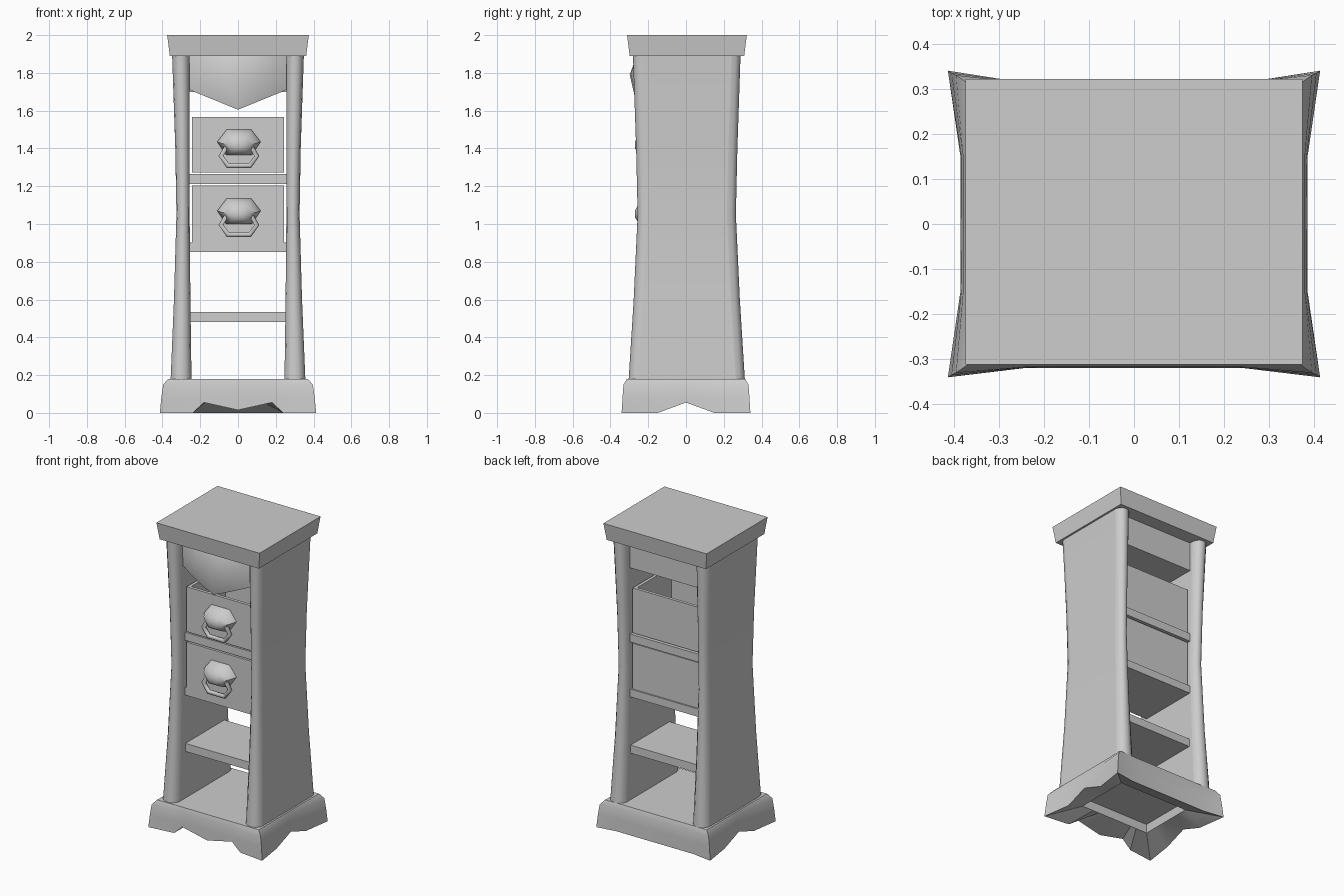
import bpy, bmesh, math
from mathutils import Vector

cube = bpy.data.objects.get("Cube")
if cube:
    bpy.data.objects.remove(cube, do_unlink=True)

GREY = (0.61, 0.61, 0.61, 1)
grey = bpy.data.materials.new("plain grey")
grey.use_nodes = True
grey.diffuse_color = GREY
grey.node_tree.nodes["Principled BSDF"].inputs["Base Color"].default_value = GREY


def finish(name, bm, angle=None):
    bmesh.ops.recalc_face_normals(bm, faces=bm.faces)
    mesh = bpy.data.meshes.new(name)
    bm.to_mesh(mesh)
    bm.free()
    mesh.materials.append(grey)
    obj = bpy.data.objects.new(name, mesh)
    bpy.context.collection.objects.link(obj)
    if angle:
        bpy.ops.object.select_all(action='DESELECT')
        obj.select_set(True)
        bpy.context.view_layer.objects.active = obj
        bpy.ops.object.shade_smooth_by_angle(angle=math.radians(angle))


def add_box(bm, lo, hi, taper=0.0):
    """Box between two corners; taper pulls in the bottom edges."""
    lo, hi = Vector(lo), Vector(hi)
    for v in bmesh.ops.create_cube(bm, size=1)["verts"]:
        v.co = (lo + hi) / 2 + v.co * (hi - lo)
        if v.co.z < (lo.z + hi.z) / 2:
            v.co.x -= math.copysign(taper, v.co.x)
            v.co.y -= math.copysign(taper, v.co.y)


def box(name, lo, hi, taper=0.0):
    bm = bmesh.new()
    add_box(bm, lo, hi, taper)
    finish(name, bm)


def loft(name, rings, angle=None):
    """Skin a stack of closed rings with equal point counts."""
    bm = bmesh.new()
    loops = [[bm.verts.new(p) for p in ring] for ring in rings]
    n = len(loops[0])
    for a, b in zip(loops, loops[1:]):
        for i in range(n):
            j = (i + 1) % n
            bm.faces.new((a[i], a[j], b[j], b[i]))
    bm.faces.new(loops[0])
    bm.faces.new(loops[-1])
    finish(name, bm, angle)


# Top slab
box("top_slab", (-0.375, -0.312, 1.89), (0.375, 0.322, 2.0), 0.014)

# Side panels and half-round posts, pinched at the waist
# station: height, outer x, inner x, half depth
stations = [(0.17, 0.357, 0.246, 0.308), (0.6, 0.339, 0.252, 0.281),
            (1.05, 0.326, 0.256, 0.26), (1.4, 0.332, 0.256, 0.268),
            (1.9, 0.349, 0.256, 0.285)]
POST, SHIFT = 0.048, 0.004


def panel_section(z, outer, inner, depth, side):
    d = depth - POST
    return [(side * x, y + SHIFT, z) for x, y in
            ((outer, -d), (outer, d), (inner, d), (inner, -d))]


def post_section(z, outer, inner, depth, side, end):
    ring = []
    for i in range(7):
        a = math.pi * i / 6
        x = (outer + inner) / 2 + (outer - inner) / 2 * math.cos(a)
        ring.append((side * x, end * (depth - POST + POST * math.sin(a)) + SHIFT, z))
    return ring


for label, side in (("left", 1), ("right", -1)):
    loft(label + "_panel", [panel_section(*s, side) for s in stations], 20)
    for place, end in (("front", -1), ("back", 1)):
        loft(f"{place}_{label}_post", [post_section(*s, side, end) for s in stations], 50)

# Base plinth: flared feet, notched front and sides, straight back
outline = [(-1, -1, 0), (-0.24, -2, 0), (-0.18, -2, 0.055), (0, -2, 0.015), (0.18, -2, 0.055),
           (0.24, -2, 0), (1, -1, 0), (2, -0.15, 0), (2, 0, 0.055), (2, 0.15, 0),
           (1, 1, 0), (0.28, 2, 0), (-0.28, 2, 0), (-1, 1, 0),
           (-2, 0.15, 0), (-2, 0, 0.055), (-2, -0.15, 0)]


def base_ring(corner, middle, height=None):
    """Coordinates 1 mean a corner, 2 a side middle, others are literal."""
    def pick(v, axis):
        size = {1: corner, 2: middle}.get(abs(v))
        return math.copysign(size[axis], v) if size else v * min(1, corner[0] / 0.36)
    return [(pick(x, 0), pick(y, 1), z if height is None else height) for x, y, z in outline]


loft("base_plinth", [base_ring((0.24, 0.17), (0.24, 0.17), 0.11),
                     base_ring((0.25, 0.18), (0.25, 0.18), 0.06),
                     base_ring((0.414, 0.341), (0.386, 0.32)),
                     base_ring((0.406, 0.336), (0.384, 0.319), 0.08),
                     base_ring((0.396, 0.331), (0.38, 0.318), 0.15),
                     base_ring((0.37, 0.313), (0.368, 0.31), 0.18)], 35)

# Shelves and upper block
FRONT, BACK = -0.187, 0.217
for name, z0, z1 in (("lower_shelf", 0.482, 0.535), ("middle_shelf", 0.852, 0.903),
                     ("upper_shelf", 1.212, 1.265), ("upper_block", 1.7, 1.9)):
    box(name, (-0.257, FRONT, z0), (0.257, BACK, z1))

# Bulging pointed apron under the slab
columns = []
steps = 8
for i in range(steps + 1):
    t = -1 + 2 * i / steps
    bulge = 1 - t * t
    low = 1.605 + 0.105 * abs(t)
    mid = 1.79 + 0.01 * abs(t)
    x = 0.257 * t
    columns.append([(x, FRONT + 0.01, 1.895), (x, -0.205 - 0.055 * bulge, 1.895),
                    (x, -0.21 - 0.088 * bulge, mid),
                    (x, -0.205 - 0.05 * bulge, low), (x, FRONT + 0.01, low)])
loft("front_apron", columns, 40)


# Drawers: open trays with a rosette and a hanging pull
def drawer(label, z0, z1, centre):
    w, t, back = 0.243, 0.02, BACK - 0.01
    bm = bmesh.new()
    add_box(bm, (-w, FRONT, z0), (w, FRONT + t, z1))
    add_box(bm, (-w, back - t, z0), (w, back, z1))
    for s in (-1, 1):
        add_box(bm, (min(s * w, s * (w - t)), FRONT + t, z0),
                (max(s * w, s * (w - t)), back - t, z1))
    add_box(bm, (-w + t, FRONT + t, z0), (w - t, back - t, z0 + t))
    finish(label + "_drawer", bm)

    # Six-sided domed rosette
    hexagon = [(0.115, 0), (0.065, 0.065), (-0.065, 0.065),
               (-0.115, 0), (-0.068, -0.07), (0.068, -0.07)]

    def hex_ring(scale, y, drop):
        return [(0.005 + x * scale, FRONT - y, centre + z * scale - drop) for x, z in hexagon]

    loft(label + "_rosette", [hex_ring(1, -0.003, 0), hex_ring(1, 0.01, 0),
                              hex_ring(0.8, 0.045, 0.008), hex_ring(0.55, 0.072, 0.014),
                              hex_ring(0.25, 0.084, 0.016)], 50)

    # Angular pull
    curve = bpy.data.curves.new(label + "_pull", 'CURVE')
    curve.dimensions = '3D'
    curve.bevel_depth = 0.015
    curve.bevel_resolution = 1
    curve.use_fill_caps = True
    path = [(-0.05, 0), (-0.095, -0.075), (-0.058, -0.127),
            (0.058, -0.127), (0.095, -0.075), (0.05, 0)]
    spline = curve.splines.new('POLY')
    spline.points.add(len(path) - 1)
    for p, (x, z) in zip(spline.points, path):
        p.co = (0.005 + x, FRONT - 0.04, centre + z, 1)
    curve.materials.append(grey)
    pull = bpy.data.objects.new(label + "_pull", curve)
    bpy.context.collection.objects.link(pull)


drawer("upper", 1.272, 1.567, 1.435)
drawer("lower", 0.903, 1.203, 1.07)
